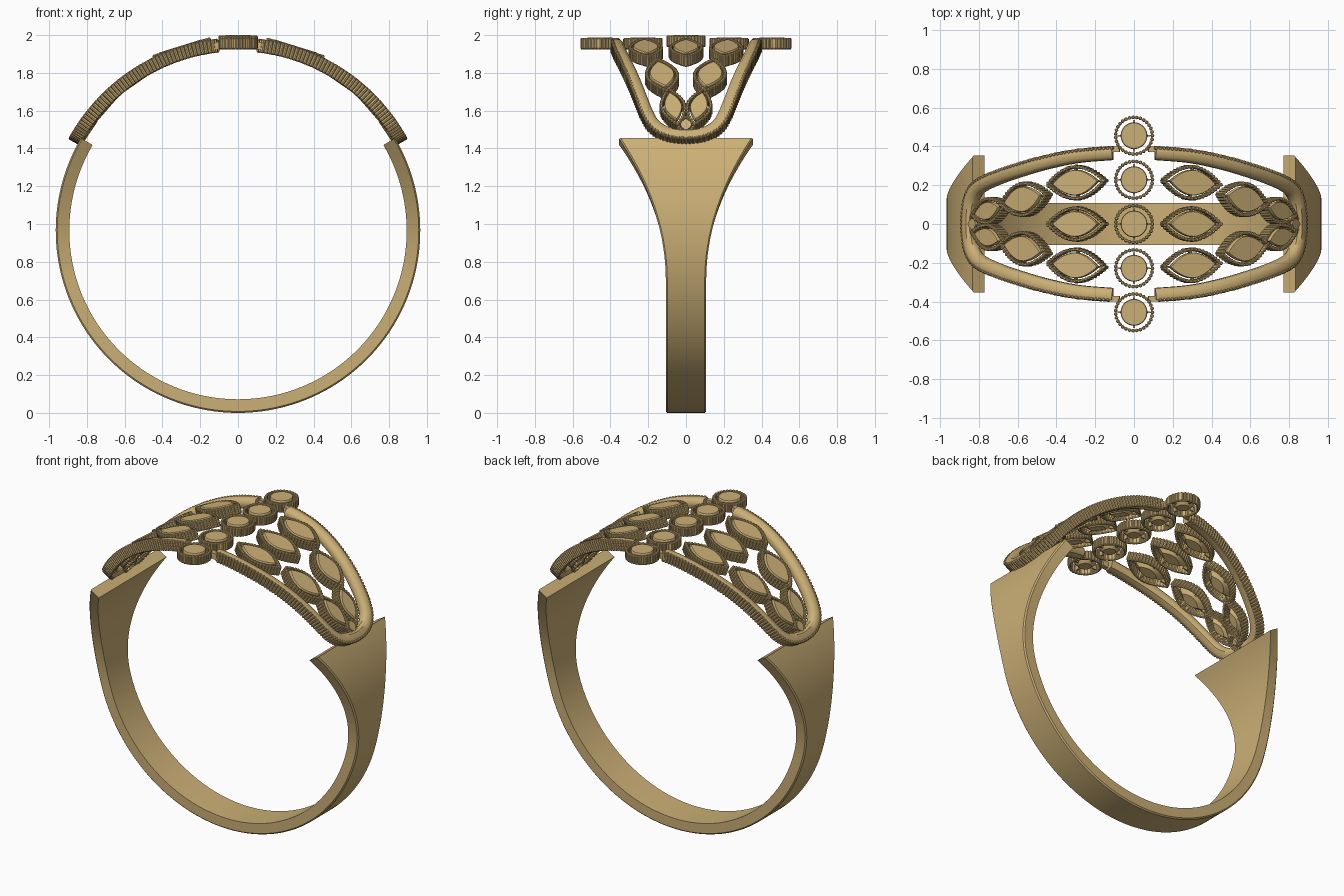
import bpy, bmesh, math
from mathutils import Vector, Matrix

if "Cube" in bpy.data.objects:
    bpy.data.objects.remove(bpy.data.objects["Cube"])

CZ = 0.965          # centre height of the ring
RAIL_R = 0.985      # mid radius of the openwork head
gold = bpy.data.materials.new("gold")
gold.diffuse_color = (0.60, 0.43, 0.18, 1)
gold.use_nodes = True
gold.node_tree.nodes["Principled BSDF"].inputs["Base Color"].default_value = gold.diffuse_color


def loft(bm, rings, wrap=False):
    """Skin closed rings of points; wrap joins last to first, else ends are capped."""
    vs = [[bm.verts.new(p) for p in r] for r in rings]
    n = len(vs[0])
    for i in range(len(vs) if wrap else len(vs) - 1):
        a, b = vs[i], vs[(i + 1) % len(vs)]
        for j in range(n):
            k = (j + 1) % n
            bm.faces.new((a[j], a[k], b[k], b[j]))
    if not wrap:
        bm.faces.new(vs[0])
        bm.faces.new(vs[-1])


def finish(bm, name, angle=35):
    bmesh.ops.recalc_face_normals(bm, faces=bm.faces)
    me = bpy.data.meshes.new(name)
    bm.to_mesh(me)
    bm.free()
    me.materials.append(gold)
    ob = bpy.data.objects.new(name, me)
    bpy.context.collection.objects.link(ob)
    bpy.ops.object.select_all(action='DESELECT')
    ob.select_set(True)
    bpy.context.view_layer.objects.active = ob
    bpy.ops.object.shade_smooth_by_angle(angle=math.radians(angle))
    return ob


def polar(t, y, r):
    return Vector((r * math.sin(t), y, CZ + r * math.cos(t)))


def frame(t, y, r, spin=0):
    """Local frame on the ring: x along the arc, y across, z outward."""
    return (Matrix.Translation(polar(t, y, r)) @ Matrix.Rotation(t, 4, 'Y')
            @ Matrix.Rotation(spin, 4, 'Z'))


def resample(pts, step, closed):
    """Evenly spaced points along a 2D polyline."""
    pts = pts + [pts[0]] if closed else pts
    total = sum((b - a).length for a, b in zip(pts, pts[1:]))
    n = max(6, round(total / step))
    out, d, nxt = [], 0, 0
    for a, b in zip(pts, pts[1:]):
        seg = (b - a).length
        while len(out) < n and nxt <= d + seg + 1e-9:
            out.append(a.lerp(b, (nxt - d) / seg))
            nxt += total / n
        d += seg
    return out


def bead(bm, m, r, z0, z1):
    """Small round-ended rib of the milgrain edge."""
    prof = [(z0, .5), (z0 + r * .6, 1), (z1 - r * .6, 1), (z1, .5)]
    loft(bm, [[m @ Vector((r * k * math.cos(j * math.pi / 4), r * k * math.sin(j * math.pi / 4), z))
               for j in range(8)] for z, k in prof])


# Band: plain below, flaring into wide shoulders
bm = bmesh.new()
rings = []
for i in range(121):
    t = math.radians(59.5 + (360 - 119) * i / 120)
    z = CZ + 0.965 * math.cos(t)
    w = 0.107 + 0.25 * (max(0, z - 0.7) / 0.76) ** 2
    rings.append([polar(t, -w, .893), polar(t, w, .893), polar(t, w, .957), polar(t, w - .008, .965),
                  polar(t, -w + .008, .965), polar(t, -w, .957)])
loft(bm, rings)
finish(bm, "band")

# Side rails: one U-shaped rail with ribbed outer edge per side
HALF = [(6.4, .365), (17, .35), (27, .318), (37, .276), (45, .240),
        (52, .203), (56, .165), (58.6, .10), (59.5, 0)]
ctrl = [Vector((math.radians(t) * RAIL_R, y)) for t, y in HALF]
ctrl += [Vector((p.x, -p.y)) for p in reversed(ctrl[:-1])]
path = []
for i in range(len(ctrl) - 1):
    p0, p1, p2, p3 = ctrl[max(i - 1, 0)], ctrl[i], ctrl[i + 1], ctrl[min(i + 2, len(ctrl) - 1)]
    for k in range(8):
        u = k / 8
        path.append(.5 * (2 * p1 + (p2 - p0) * u + (2 * p0 - 5 * p1 + 4 * p2 - p3) * u * u
                          + (3 * p1 - p0 - 3 * p2 + p3) * u ** 3))
path.append(ctrl[-1])


def normals(pts):
    out = []
    for i in range(len(pts)):
        d = (pts[min(i + 1, len(pts) - 1)] - pts[max(i - 1, 0)]).normalized()
        out.append(Vector((d.y, -d.x)) * -1)
    return out


SECTION = [(.026, .953), (.026, 1.017), (.012, 1.021), (-.018, 1.017), (-.034, 1.0),
           (-.036, .972), (-.024, .955), (0, .949)]
for side, sx in (("right", 1), ("left", -1)):
    bm = bmesh.new()
    loft(bm, [[polar(sx * q.x / RAIL_R, q.y, r) for q, r in
               ((p + n * o, r) for o, r in SECTION)]
              for p, n in zip(path, normals(path))])
    finish(bm, side + "_rail", 40)
    bm = bmesh.new()
    edge = resample([p + n * .027 for p, n in zip(path, normals(path))], .02, False)
    for q in edge:
        bead(bm, frame(sx * q.x / RAIL_R, q.y, RAIL_R), .0105, -.037, .037)
    finish(bm, side + "_rail_milgrain")


def circle(a, b):
    return [Vector((a * math.cos(i * math.pi / 18), b * math.sin(i * math.pi / 18))) for i in range(36)]


def marquise(a, b):
    top = [Vector((a * math.cos(i * math.pi / 14), b * (1 - abs(math.cos(i * math.pi / 14)) ** 1.9)))
           for i in range(15)]
    return top + [Vector((-p.x, -p.y)) for p in top[1:-1]]


def setting(name, m, shape, a, b, depth, gap):
    """Milgrain bezel, flat-topped stone and four tiny prongs; top lies at local z = 0."""
    def ring(da, db, z):
        return [m @ Vector((p.x, p.y, z)) for p in shape(a - da, b - db)]
    k = 1 if shape is circle else 1.8      # pointed tips need a longer inset
    bm = bmesh.new()
    i0 = .016
    loft(bm, [ring(.008 * k, .008, -depth), ring(.008 * k, .008, -.003),
              ring(i0 * k, i0, -.003), ring(i0 * k, i0, -depth)], True)
    for q in resample(shape(a - .01 * k, b - .01), .0195, True):
        bead(bm, m @ Matrix.Translation((q.x, q.y, 0)), .0098, -depth, 0)
    s = i0 + gap
    for x, y, lx, ly in ((a - s * k, 0, .022 * k, .008), (s * k - a, 0, .022 * k, .008),
                         (0, b - s, .008, .024), (0, s - b, .008, .024)):
        bmesh.ops.create_cube(bm, size=1, matrix=m @ Matrix.Translation((x, y, -depth * .55))
                              @ Matrix.Diagonal((lx * 1.4, ly, depth * .5, 1)))
    finish(bm, name + "_bezel")
    bm = bmesh.new()
    sa, sb = a - s * k, b - s
    loft(bm, [[m @ Vector((p.x * f, p.y * f, z)) for p in shape(sa, sb)]
              for f, z in ((.55, -depth * .9), (1, -depth * .35), (1, -.004), (.95, .002))])
    finish(bm, name + "_stone", 25)


# Centre row of five round stones
for i, y in enumerate((-.455, -.228, 0, .228, .455)):
    top = 1.033 if i == 2 else 1.02
    setting("round_%d" % i, frame(0, y, top), circle, .105, .105, .06, .02)

# Marquise stones: (angle, y, radius, half length, half width, tilt)
LEAVES = [(17.3, 0, 1.022, .172, .093, 0), (17.3, .213, 1.022, .172, .093, 4),
          (34.8, .127, 1.012, .165, .092, 10), (49.0, .068, 1.008, .145, .072, 11),
          (56.0, 0, 1.005, .075, .05, 0)]
for side, sx in (("right", 1), ("left", -1)):
    for i, (t, y, r, a, b, tilt) in enumerate(LEAVES):
        for sy in ((1, -1) if y else (1,)):
            m = frame(sx * math.radians(t), y * sy, r, math.radians(-tilt * sx * sy))
            setting("%s_leaf_%d_%s" % (side, i, "back" if sy > 0 else "front"),
                    m, marquise, a, b, .066, .010 if b > .06 else .004)

# Small links tying the outer round stones to the rails
bm = bmesh.new()
for sx in (1, -1):
    for sy in (1, -1):
        bmesh.ops.create_cube(bm, size=1, matrix=frame(sx * .1, sy * .385, .985)
                              @ Matrix.Diagonal((.05, .03, .04, 1)))
finish(bm, "rail_links")
